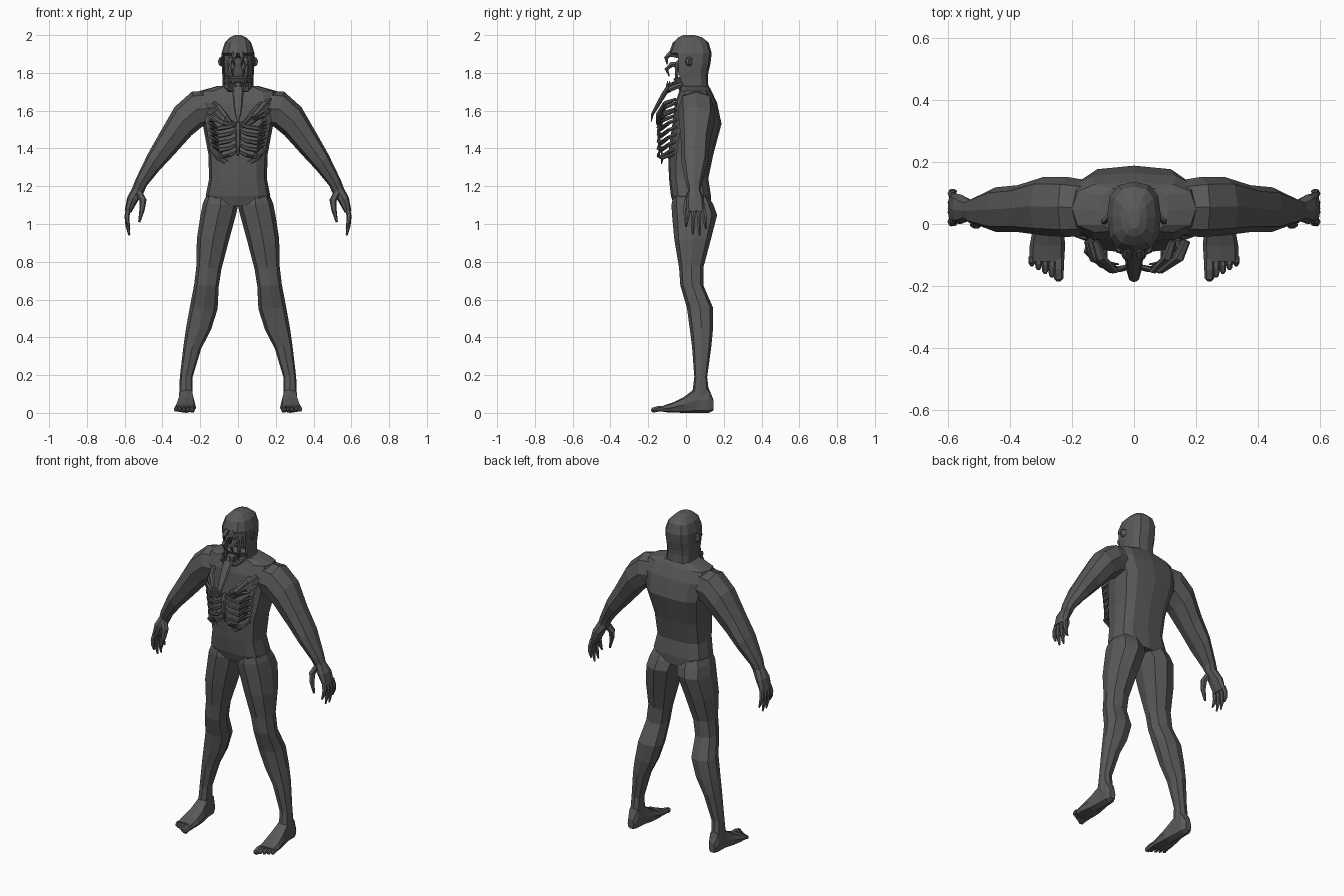
import bpy, bmesh, math
from mathutils import Vector as V

dark = bpy.data.materials.new("dark_grey")
dark.diffuse_color = (.1, .1, .1, 1)


def ring_loft(bm, sections, n, power, sx=1):
    """Skin rings given as (centre, half axis u, half axis v)."""
    rings = []
    for c, u, v in sections:
        ring = []
        for i in range(n):
            a = 2 * math.pi * i / n
            ca, sa = math.cos(a), math.sin(a)
            p = c + u * math.copysign(abs(ca) ** power, ca) + v * math.copysign(abs(sa) ** power, sa)
            ring.append(bm.verts.new((p.x * sx, p.y, p.z)))
        rings.append(ring)
    for a, b in zip(rings, rings[1:]):
        for i in range(n):
            j = (i + 1) % n
            bm.faces.new((a[i], a[j], b[j], b[i]))
    bm.faces.new(rings[0])
    bm.faces.new(rings[-1])


def part(name, lofts, n=8, power=0.85, mirror=False, edit=None):
    bm = bmesh.new()
    for sec in lofts:
        for sx in ((1, -1) if mirror else (1,)):
            ring_loft(bm, sec, n, power, sx)
    bmesh.ops.recalc_face_normals(bm, faces=bm.faces[:])
    if edit:
        edit(bm)
    me = bpy.data.meshes.new(name)
    bm.to_mesh(me)
    bm.free()
    me.materials.append(dark)
    ob = bpy.data.objects.new(name, me)
    bpy.context.collection.objects.link(ob)
    return ob


def limb(rows):
    """Rows of inner point x,z, outer point x,z, front y, back y."""
    return [(V(((a + c) / 2, (f + k) / 2, (b + d) / 2)), V(((c - a) / 2, 0, (d - b) / 2)),
             V((0, (k - f) / 2, 0))) for a, b, c, d, f, k in rows]


def trunk(rows):
    """Rows of z, half width, front y, back y."""
    return limb([(-h, z, h, z, f, k) for z, h, f, k in rows])


def tube(points, radii, flat=1.0):
    pts = [V(p) for p in points]
    out = []
    for i, p in enumerate(pts):
        t = (pts[min(i + 1, len(pts) - 1)] - pts[max(i - 1, 0)]).normalized()
        ref = V((1, 0, 0)) if abs(t.x) < 0.8 else V((0, 0, 1))
        u = (ref - t * ref.dot(t)).normalized()
        out.append((p, u * radii[i], t.cross(u) * radii[i] * flat))
    return out


# torso
part("torso", [trunk([
    (1.095, .15, -.062, .13), (1.15, .171, -.08, .132), (1.24, .153, -.09, .118),
    (1.37, .157, -.095, .145), (1.53, .187, -.072, .188), (1.64, .215, -.058, .165),
    (1.705, .20, -.035, .135), (1.73, .11, -.03, .12)])], n=12, power=.65)

# head and neck with an open, hollow face
def hollow_face(bm):
    fs = [f for f in bm.faces if f.normal.y < -.2 and abs(f.calc_center_median().x) < .07
          and 1.77 < f.calc_center_median().z < 1.905]
    bmesh.ops.inset_region(bm, faces=fs, thickness=.012, use_even_offset=True)
    bmesh.ops.translate(bm, verts=list({v for f in fs for v in f.verts}), vec=(0, .05, 0))

part("head", [trunk([
    (1.67, .10, -.02, .125), (1.735, .082, -.048, .118), (1.77, .082, -.068, .116),
    (1.80, .084, -.078, .118), (1.85, .087, -.086, .13), (1.905, .087, -.09, .136),
    (1.96, .07, -.07, .12), (1.988, .042, -.04, .085), (2.0, .018, -.015, .045)])],
    n=12, power=.75, edit=hollow_face)

# ears
part("ears", [tube([(.08, .015, 1.86), (.088, .02, 1.86), (.093, .025, 1.86)],
                   [.022, .026, .018])], mirror=True)

# arms
part("arms", [limb([
    (.11, 1.52, .12, 1.71, -.035, .135), (.19, 1.515, .245, 1.70, -.042, .152),
    (.245, 1.47, .335, 1.62, -.037, .152), (.34, 1.365, .41, 1.49, -.026, .125),
    (.415, 1.285, .478, 1.37, -.025, .118), (.485, 1.20, .543, 1.235, .0, .085),
    (.497, 1.17, .56, 1.19, .012, .076), (.528, 1.125, .587, 1.14, .0, .095),
    (.565, 1.06, .60, 1.07, .002, .10)])], power=.82, mirror=True)

# fingers and thumbs
fingers = []
for i, (y, tip) in enumerate([(.016, .985), (.041, .945), (.066, .94), (.089, .975)]):
    w = (i - 1.5) * .006
    fingers.append(tube([(.58, y, 1.08), (.588, y + w, 1.04), (.585, y + w * 1.5, (1.04 + tip) / 2),
                         (.575, y + w * 1.8, tip)], [.014, .013, .011, .005]))
fingers.append(tube([(.525, .025, 1.165), (.503, .008, 1.125), (.508, -.002, 1.075), (.523, -.003, 1.01)],
                    [.02, .019, .014, .006]))
part("fingers", fingers, n=6, mirror=True)

# legs
part("legs", [limb([
    (.03, 1.17, .15, 1.19, -.06, .10), (.0, 1.095, .186, 1.11, -.077, .145),
    (.012, 1.045, .198, 1.05, -.074, .165), (.046, .92, .218, .92, -.062, .132),
    (.088, .76, .22, .78, -.037, .092), (.102, .67, .232, .68, -.03, .092),
    (.108, .55, .255, .56, .005, .144), (.143, .44, .275, .45, .02, .143),
    (.195, .34, .288, .36, .032, .134), (.24, .19, .308, .19, .044, .112),
    (.243, .08, .312, .08, .03, .125)])], power=.78, mirror=True)

# feet, skinned from heel to toes
def foot(rows):
    return [(V(((a + b) / 2, y, (c + d) / 2)), V(((b - a) / 2, 0, 0)), V((0, 0, (d - c) / 2)))
            for y, a, b, c, d in rows]

part("feet", [foot([
    (.145, .258, .298, .012, .07), (.12, .243, .31, 0, .13), (.055, .238, .312, 0, .135),
    (-.01, .226, .325, 0, .085), (-.07, .222, .336, .002, .055), (-.12, .225, .336, .004, .038)])],
    power=.65, mirror=True)

# toes
toes = []
for i in range(5):
    x, r = .243 + i * .0215, .017 - (i > 0) * .006
    tip = -.184 + i * .012
    toes.append(tube([(x, -.105, .022), (x, (tip - .105) / 2, .022), (x, tip + .008, .014), (x, tip, .012)],
                     [r, r, r * .9, r * .4]))
part("toes", toes, n=6, mirror=True)

# broken rib cage standing out of the chest
ribs = []
for i in range(5):
    z = 1.525 - i * .038
    out = .148 - .005 * i
    ribs.append(tube([(out - .01, -.05, z + .028), (out, -.088, z + .012), (out * .72, -.132, z - .02),
                      (.045, -.148, z - .01), (.008, -.14, z + .01)],
                     [.013, .015, .014, .011, .006], .7))
for k in range(2):
    ribs.append(tube([(.10 + .02 * k, -.06, 1.39 - .02 * k), (.095 + .015 * k, -.125, 1.365 - .015 * k),
                      (.05 + .02 * k, -.13, 1.33 - .01 * k)], [.013, .012, .004], .7))
part("ribs", ribs, n=6, mirror=True)

# upper ribs splayed outwards, different on each side
splayed = []
for s, ends in ((1, [(.17, 1.66), (.125, 1.64), (.165, 1.60)]), (-1, [(.14, 1.61), (.15, 1.575), (.125, 1.64)])):
    for k, (x, z) in enumerate(ends):
        splayed.append(tube([(s * .02, -.135, 1.535 - .012 * k), (s * x * .5, -.15, (z + 1.52) / 2 - .012),
                             (s * x * .85, -.11, z - .02), (s * x, -.055, z)], [.008, .014, .017, .012], .7))
part("splayed_ribs", splayed, n=6)

# breastbone
part("breastbone", [tube([(0, -.125, 1.54), (0, -.145, 1.50), (0, -.14, 1.42), (0, -.125, 1.36)],
                         [.010, .016, .014, .006], .6)], n=6)

# dropped lower jaw
part("jaw", [tube([(.06, .0, 1.745), (.06, -.045, 1.73), (.045, -.082, 1.715), (0, -.098, 1.708),
                   (-.045, -.082, 1.715), (-.06, -.045, 1.73), (-.06, 0, 1.745)],
                  [.012, .015, .016, .017, .016, .015, .012])], n=6)

# hanging tongue
part("tongue", [tube([(0, -.02, 1.75), (0, -.085, 1.735), (0, -.115, 1.69), (0, -.15, 1.63),
                      (0, -.178, 1.58), (0, -.185, 1.54)], [.025, .03, .029, .024, .016, .004], .45)])

# upper jaw, fangs and lower teeth
teeth = [tube([(.008, -.04, 1.895), (.018, -.085, 1.90), (.022, -.105, 1.88), (.022, -.10, 1.845)],
              [.018, .016, .012, .003]),
         tube([(.03, -.02, 1.84), (.03, -.075, 1.845), (.028, -.104, 1.82), (.027, -.088, 1.782)],
              [.016, .015, .011, .003]),
         tube([(.04, -.02, 1.88), (.045, -.045, 1.85), (.045, -.05, 1.79), (.04, -.05, 1.75)],
              [.012, .012, .01, .006])]
for x, y in ((.012, -.096), (.034, -.086), (.05, -.065)):
    teeth.append(tube([(x, y, 1.715), (x, y - .004, 1.735), (x, y, 1.757)], [.008, .006, .002]))
part("teeth", teeth, n=5, mirror=True)
